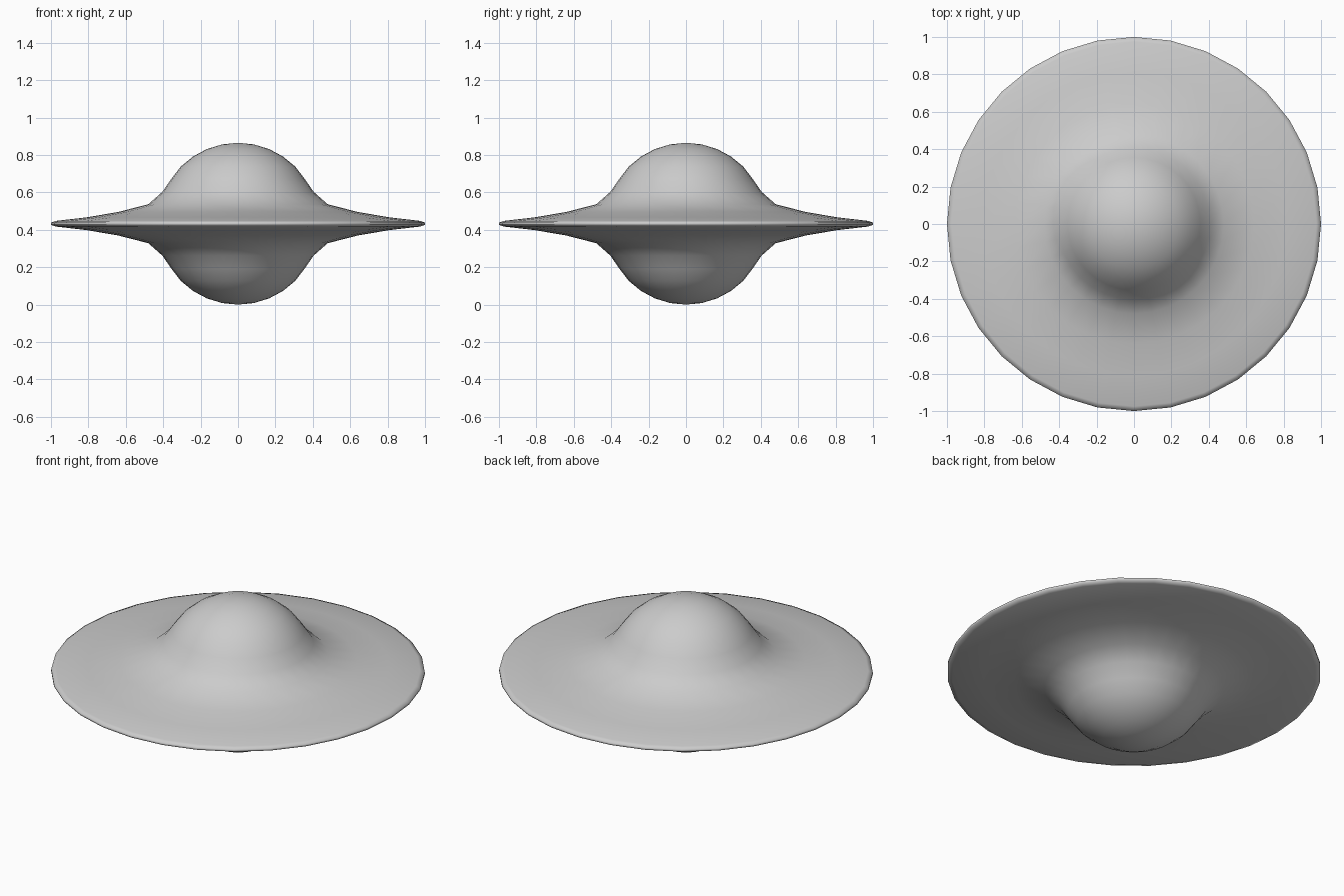
import bpy, bmesh, math

if "Cube" in bpy.data.objects:
    bpy.data.objects.remove(bpy.data.objects["Cube"])

SEG = 32
MID = 0.4325

# Half profile (radius, height above the mid plane), pole to rim
R = 0.4325
half = [(R * math.sin(math.radians(a)), R * math.cos(math.radians(a)))
        for a in (0, 11.25, 22.5, 33.75, 45)]
half += [(0.355, 0.242), (0.405, 0.170), (0.48, 0.104), (0.64, 0.063),
         (0.81, 0.034), (0.975, 0.015), (1.0, 0.006)]
profile = half + [(r, -z) for r, z in reversed(half)]


def lathe(name, pts, segments):
    bm = bmesh.new()
    rings = []
    for r, z in pts:
        if r < 1e-5:
            rings.append([bm.verts.new((0, 0, z))])
        else:
            rings.append([bm.verts.new((r * math.cos(2 * math.pi * i / segments),
                                        r * math.sin(2 * math.pi * i / segments), z))
                          for i in range(segments)])
    for a, b in zip(rings, rings[1:]):
        for i in range(segments):
            j = (i + 1) % segments
            if len(a) == 1:
                bm.faces.new((a[0], b[i], b[j]))
            elif len(b) == 1:
                bm.faces.new((a[i], b[0], a[j]))
            else:
                bm.faces.new((a[i], b[i], b[j], a[j]))
    bmesh.ops.recalc_face_normals(bm, faces=bm.faces)
    for f in bm.faces:
        f.smooth = True
    me = bpy.data.meshes.new(name)
    bm.to_mesh(me)
    bm.free()
    ob = bpy.data.objects.new(name, me)
    bpy.context.collection.objects.link(ob)
    return ob


# Saucer body: domes above and below a thin flared disc
saucer = lathe("saucer_body", profile, SEG)
saucer.location.z = MID
